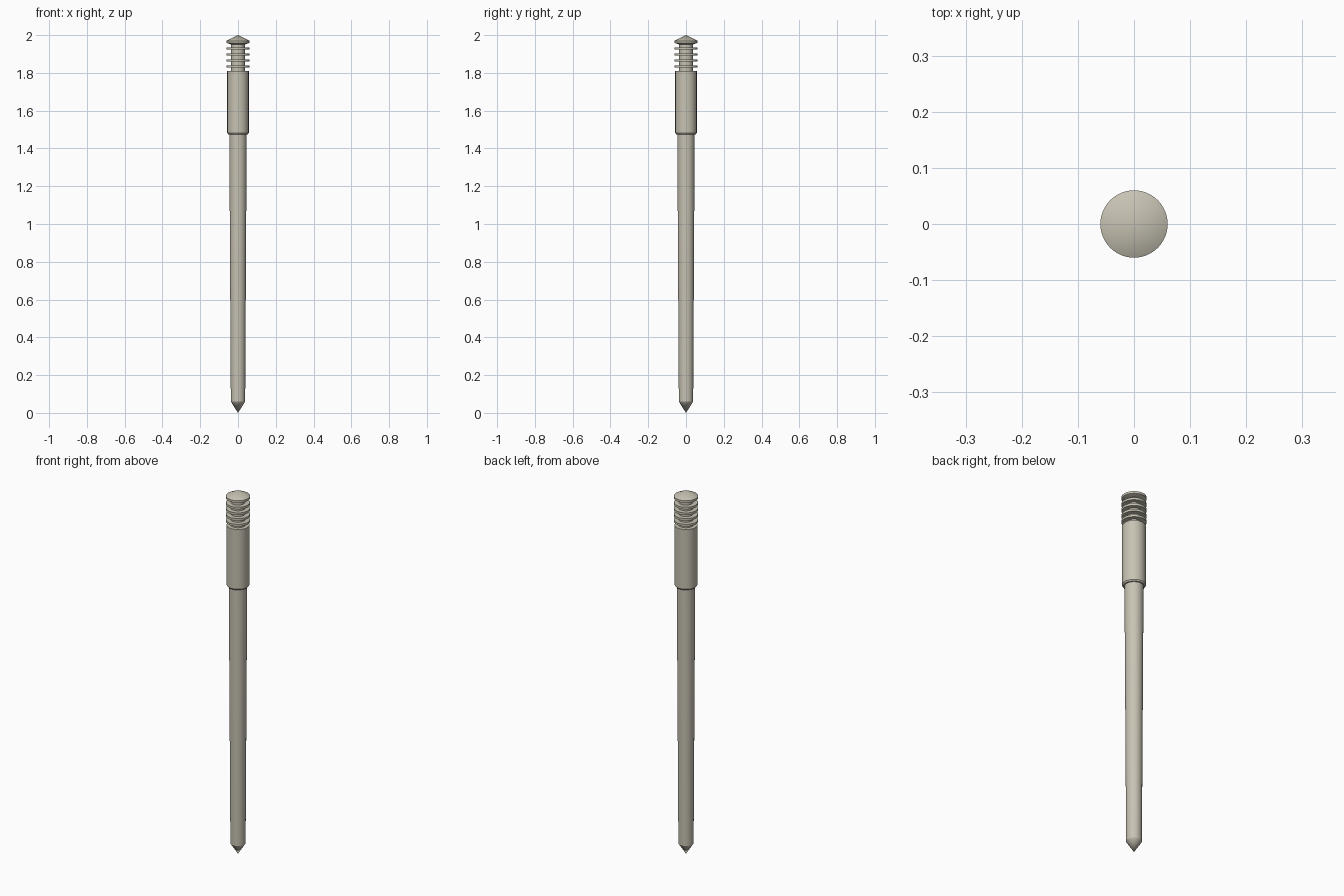
import bpy, bmesh, math

if "Cube" in bpy.data.objects:
    bpy.data.objects.remove(bpy.data.objects["Cube"])

metal = bpy.data.materials.new("warm_grey")
metal.diffuse_color = (0.57, 0.54, 0.45, 1)
metal.use_nodes = True
metal.node_tree.nodes["Principled BSDF"].inputs["Base Color"].default_value = metal.diffuse_color
SIDES = 48


def lathe(name, profile):
    """Spin (radius, z) points around the z axis; radius 0 makes a closed tip."""
    bm = bmesh.new()
    verts = [bm.verts.new((r, 0, z)) for r, z in profile]
    edges = [bm.edges.new(pair) for pair in zip(verts, verts[1:])]
    bmesh.ops.spin(bm, geom=verts + edges, cent=(0, 0, 0), axis=(0, 0, 1),
                   angle=2 * math.pi, steps=SIDES, use_merge=True)
    bmesh.ops.remove_doubles(bm, verts=bm.verts, dist=1e-5)
    bmesh.ops.recalc_face_normals(bm, faces=bm.faces)
    mesh = bpy.data.meshes.new(name)
    bm.to_mesh(mesh)
    bm.free()
    mesh.materials.append(metal)
    obj = bpy.data.objects.new(name, mesh)
    bpy.context.collection.objects.link(obj)
    bpy.ops.object.select_all(action='DESELECT')
    obj.select_set(True)
    bpy.context.view_layer.objects.active = obj
    bpy.ops.object.shade_smooth_by_angle(angle=math.radians(25))
    return obj


# Tapered shaft with pointed tip
lathe("shaft", [(0, 0), (0.038, 0.06), (0.046, 1.48), (0, 1.48)])

# Thicker sleeve with a small chamfer at its lower edge
lathe("sleeve", [(0, 1.475), (0.052, 1.475), (0.057, 1.482),
                 (0.057, 1.81), (0, 1.81)])

# Narrow neck carrying the rings
lathe("neck", [(0, 1.805), (0.036, 1.805), (0.036, 1.955), (0, 1.955)])

# Thin rings
for i in range(4):
    z = 1.834 + i * 0.0315
    lathe(f"ring_{i + 1}", [(0, z - 0.006), (0.06, z - 0.006),
                            (0.06, z + 0.006), (0, z + 0.006)])

# Conical cap
lathe("cap", [(0, 1.95), (0.036, 1.95), (0.06, 1.958), (0.06, 1.97), (0, 2.0)])
